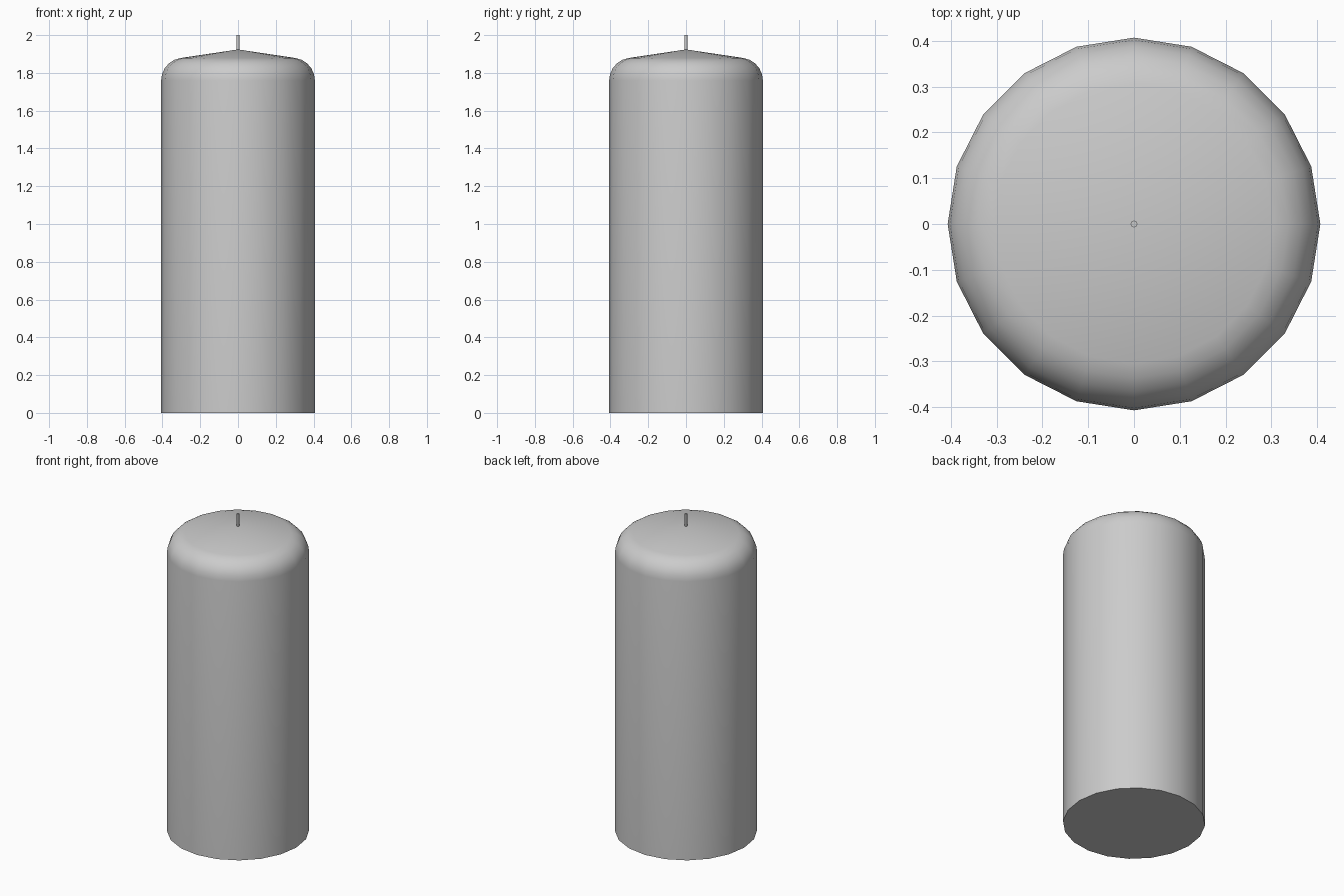
import bpy, bmesh, math

if "Cube" in bpy.data.objects:
    bpy.data.objects.remove(bpy.data.objects["Cube"])


def lathe(name, profile, sides):
    """Revolve (radius, z) points around z; zero radius makes a pole, open ends are capped."""
    bm = bmesh.new()
    rings = []
    for r, z in profile:
        if r == 0:
            rings.append([bm.verts.new((0, 0, z))] * sides)
        else:
            rings.append([bm.verts.new((r * math.cos(2 * math.pi * i / sides),
                                        r * math.sin(2 * math.pi * i / sides), z))
                          for i in range(sides)])
    for low, high in zip(rings, rings[1:]):
        for i in range(sides):
            j = (i + 1) % sides
            corners = dict.fromkeys([low[i], low[j], high[j], high[i]])
            bm.faces.new(list(corners))
    if profile[0][0] > 0:
        bm.faces.new(rings[0][::-1])
    if profile[-1][0] > 0:
        bm.faces.new(rings[-1])
    mesh = bpy.data.meshes.new(name)
    bm.to_mesh(mesh)
    bm.free()
    obj = bpy.data.objects.new(name, mesh)
    bpy.context.collection.objects.link(obj)
    bpy.ops.object.select_all(action='DESELECT')
    obj.select_set(True)
    bpy.context.view_layer.objects.active = obj
    bpy.ops.object.shade_smooth_by_angle(angle=math.radians(40))
    return obj


# Wax body: straight wall, rounded shoulder, shallow conical top
R, FILLET, STEPS = 0.407, 0.12, 5
END = math.radians(81.5)
shoulder = [(R - FILLET + FILLET * math.cos(END * k / STEPS),
             1.76 + FILLET * math.sin(END * k / STEPS)) for k in range(STEPS + 1)]
lathe("candle_body", [(R, 0)] + shoulder + [(0, 1.924)], 20)

# Wick standing in the tip of the wax
lathe("wick", [(0.0075, 1.91), (0.0075, 2.0)], 12)
